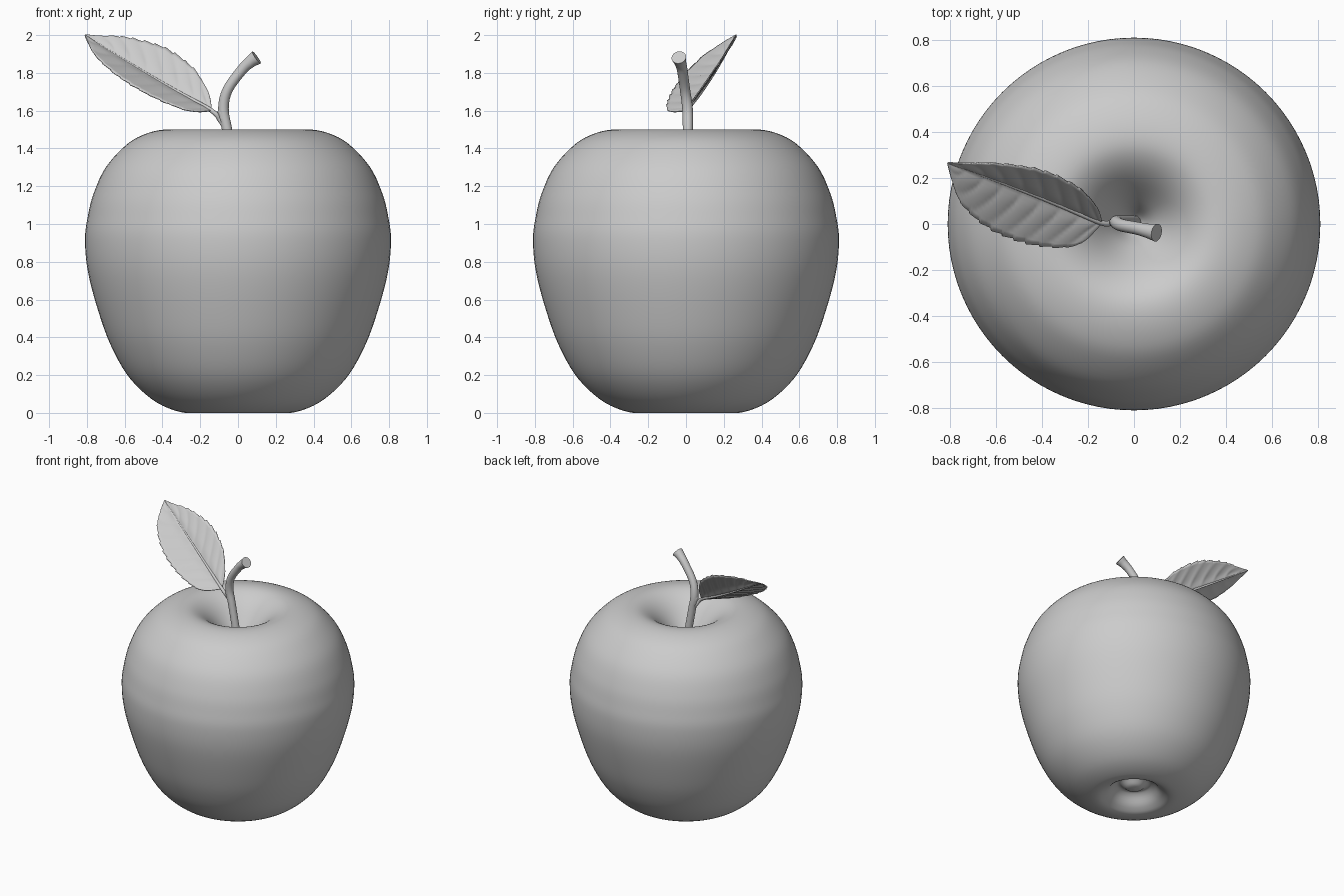
import bpy, math
from mathutils import Vector

if "Cube" in bpy.data.objects:
    bpy.data.objects.remove(bpy.data.objects["Cube"])


def spline(points, n):
    """Smooth curve through the points, n steps per span."""
    p = [Vector(q) for q in points]
    p = [2 * p[0] - p[1]] + p + [2 * p[-1] - p[-2]]
    out = []
    for i in range(1, len(p) - 2):
        a, b, c, d = p[i - 1:i + 3]
        for k in range(n):
            t = k / n
            out.append(0.5 * (2 * b + (c - a) * t + (2 * a - 5 * b + 4 * c - d) * t ** 2
                              + (3 * b - a - 3 * c + d) * t ** 3))
    return out + [p[-2]]


def make(name, verts, faces):
    me = bpy.data.meshes.new(name)
    me.from_pydata([tuple(v) for v in verts], [], faces)
    me.update()
    ob = bpy.data.objects.new(name, me)
    bpy.context.collection.objects.link(ob)
    me.polygons.foreach_set("use_smooth", [True] * len(me.polygons))
    return ob


def tube(name, path, sides=16, n=8):
    """Capped round tube; each path entry is x, y, z, radius."""
    pts = spline(path, n)
    verts, faces = [], []
    for i, p in enumerate(pts):
        d = (pts[min(i + 1, len(pts) - 1)] - pts[max(i - 1, 0)]).to_3d().normalized()
        u = d.cross(Vector((0, 1, 0))).normalized()
        v = d.cross(u)
        for k in range(sides):
            a = 2 * math.pi * k / sides
            verts.append(p.to_3d() + p[3] * (u * math.cos(a) + v * math.sin(a)))
    for i in range(len(pts) - 1):
        for k in range(sides):
            k2 = (k + 1) % sides
            faces.append((i * sides + k, i * sides + k2, (i + 1) * sides + k2, (i + 1) * sides + k))
    faces.append(tuple(reversed(range(sides))))
    faces.append(tuple(range(len(verts) - sides, len(verts))))
    ob = make(name, verts, faces)
    for f in ob.data.polygons:
        if len(f.vertices) > 4:
            f.use_smooth = False
    bpy.context.view_layer.objects.active = ob
    ob.select_set(True)
    bpy.ops.object.shade_smooth_by_angle(angle=math.radians(50))
    ob.select_set(False)
    return ob


# Apple body: revolved profile with dimples at both ends
profile = spline([(0, .055), (.05, .065), (.10, .10), (.14, .085), (.20, .025), (.28, 0), (.43, .055),
                  (.57, .18), (.67, .35), (.74, .54), (.795, .75), (.81, .92), (.795, 1.04),
                  (.765, 1.16), (.70, 1.30), (.59, 1.42), (.49, 1.477), (.38, 1.5), (.29, 1.48),
                  (.20, 1.41), (.10, 1.28), (.04, 1.18), (0, 1.15)], 5)
S = 96
verts = [(0, 0, profile[0].y)]
for q in profile[1:-1]:
    for k in range(S):
        a = 2 * math.pi * k / S
        verts.append((q.x * math.cos(a), q.x * math.sin(a), max(q.y, 0)))
verts.append((0, 0, profile[-1].y))
faces, last = [], len(verts) - 1
for k in range(S):
    k2 = (k + 1) % S
    faces.append((0, 1 + k2, 1 + k))
    faces.append((last, last - S + k, last - S + k2))
    for i in range(len(profile) - 3):
        b = 1 + i * S
        faces.append((b + k, b + k2, b + S + k2, b + S + k))
make("apple_body", verts, faces)

# Stem, flaring at the cut end
tube("stem", [(.01, .01, 1.12, .028), (-.025, .01, 1.32, .027), (-.058, .01, 1.5, .027),
              (-.077, .008, 1.61, .028), (-.055, -.005, 1.71, .027), (.02, -.02, 1.815, .028),
              (.065, -.031, 1.858, .032), (.098, -.038, 1.882, .039)], 24)
# Bud scar where the leaf stalk leaves the stem
tube("stem_node", [(-.075, .009, 1.56, .026), (-.085, .008, 1.60, .023), (-.092, .007, 1.63, .008)])

# Leaf blade: two folded halves around a midrib, toothed edges, puffed between veins
BASE, TIP = Vector((-.14, .005, 1.60)), Vector((-.81, .265, 2.0))
UP, LOW = Vector((.32, .51, .80)), Vector((-.33, -.90, -.30))
NORMAL = (TIP - BASE).cross(LOW - UP).normalized()
if NORMAL.z < 0:
    NORMAL = -NORMAL
UP_W = [(0, .005), (.05, .07), (.12, .12), (.25, .175), (.48, .186), (.74, .117), (.90, .045), (1, .003)]
LOW_W = [(0, .005), (.06, .10), (.15, .16), (.35, .205), (.60, .21), (.82, .155), (.93, .075), (1, .003)]


def width(table, t):
    for (t0, w0), (t1, w1) in zip(table, table[1:]):
        if t <= t1:
            return w0 + (w1 - w0) * (t - t0) / (t1 - t0)


up_w = [tuple(p) for p in spline(UP_W, 6)]
low_w = [tuple(p) for p in spline(LOW_W, 6)]
ROWS, HALF, VEINS = 120, 10, 8


def rib(t):
    return BASE.lerp(TIP, t) - NORMAL * .012 * math.sin(math.pi * t)


verts, faces = [], []
for i in range(ROWS + 1):
    t = i / ROWS
    for j in range(-HALF, HALF + 1):
        s = abs(j) / HALF
        w = width(up_w if j > 0 else low_w, min(t, 1))
        tooth = ((t * 13) % 1) * .012 * s ** 6 * math.sin(math.pi * t)
        puff = abs(math.sin(math.pi * VEINS * (t - .10 * s - .05 * s * s))) ** .5
        lift = .009 * puff * min(1, 4 * s) * (1 - .6 * s) * min(1, w / .1)
        verts.append(rib(t) + (UP if j > 0 else LOW) * (w * s + tooth) + NORMAL * lift)
C = 2 * HALF + 1
for i in range(ROWS):
    for j in range(C - 1):
        faces.append((i * C + j, i * C + j + 1, (i + 1) * C + j + 1, (i + 1) * C + j))
leaf = make("leaf_blade", verts, faces)
mod = leaf.modifiers.new("thickness", "SOLIDIFY")
mod.thickness = .006
mod.offset = 0

# Leaf stalk running on as the midrib
tube("leaf_stalk", [(-.06, .01, 1.50, .016), (-.095, .008, 1.55, .013), (*rib(0), .012),
                    (*rib(.25), .010), (*rib(.5), .008), (*rib(.75), .006), (*rib(.99), .003)], 12)
